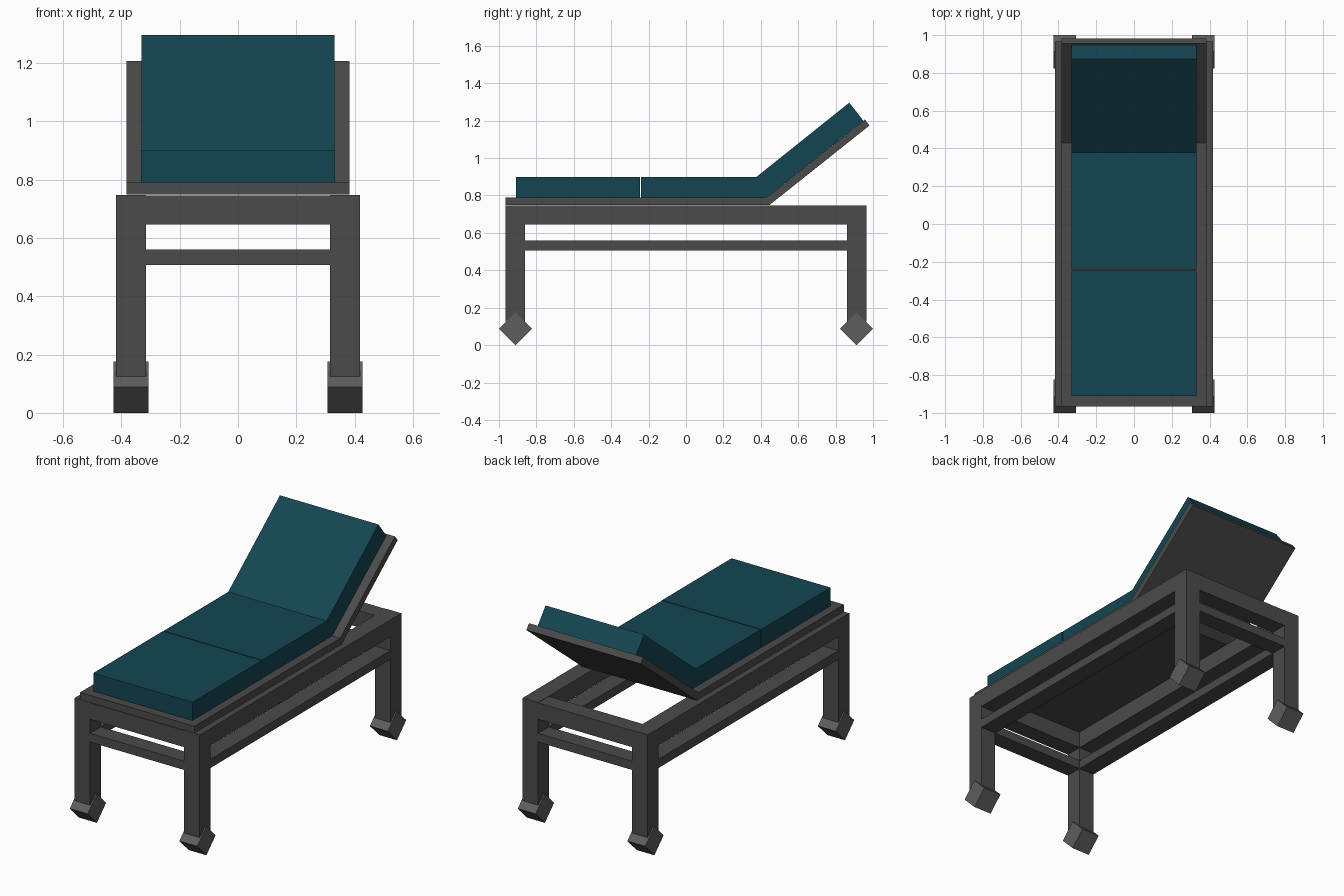
import bpy
import math

if "Cube" in bpy.data.objects:
    bpy.data.objects.remove(bpy.data.objects["Cube"])


def material(name, color):
    m = bpy.data.materials.new(name)
    m.diffuse_color = color
    m.use_nodes = True
    m.node_tree.nodes["Principled BSDF"].inputs["Base Color"].default_value = m.diffuse_color
    return m


teal = material("teal_fabric", (0.007, 0.06, 0.085, 1))
charcoal = material("charcoal_frame", (0.07, 0.07, 0.07, 1))
foot_grey = material("foot_grey", (0.11, 0.11, 0.11, 1))


def box(name, x, y, z, mat, tilt=0):
    """Box from (min, max) ranges, optionally tilted about x."""
    size = [b - a for a, b in (x, y, z)]
    bpy.ops.mesh.primitive_cube_add(size=1, location=[(a + b) / 2 for a, b in (x, y, z)])
    ob = bpy.context.object
    ob.name = name
    ob.scale = size
    bpy.ops.object.transform_apply(location=False, rotation=False, scale=True)
    ob.rotation_euler.x = tilt
    ob.data.materials.append(mat)
    return ob


def extrusion(name, profile, half_width, mat):
    """Side profile of (y, z) points extruded across x."""
    n = len(profile)
    verts = [(s * half_width, y, z) for s in (-1, 1) for y, z in profile]
    faces = [tuple(reversed(range(n))), tuple(range(n, 2 * n))]
    faces += [(i, (i + 1) % n, n + (i + 1) % n, n + i) for i in range(n)]
    me = bpy.data.meshes.new(name)
    me.from_pydata(verts, [], faces)
    me.materials.append(mat)
    ob = bpy.data.objects.new(name, me)
    bpy.context.collection.objects.link(ob)
    return ob


def span(center, half):
    return (center - half, center + half)


LEG_X, LEG_Y, LEG_H = 0.367, 0.913, 0.052
INNER_X, INNER_Y = LEG_X - LEG_H, LEG_Y - LEG_H
RAILS = {"upper": (0.645, 0.745), "lower": (0.507, 0.56)}
FOOT_R = 0.088  # half diagonal of the diamond foot
foot_h = FOOT_R / math.sqrt(2)

# legs and diamond feet
for sx, side in ((-1, "left"), (1, "right")):
    for sy, end in ((-1, "front"), (1, "back")):
        box(f"{end}_{side}_leg", span(sx * LEG_X, LEG_H), span(sy * LEG_Y, LEG_H),
            (0.125, 0.747), charcoal)
        box(f"{end}_{side}_foot", span(sx * LEG_X, 0.06), span(sy * (1 - FOOT_R), foot_h),
            span(FOOT_R, foot_h), foot_grey, math.radians(45))

# upper and lower rails between the legs
for level, z in RAILS.items():
    for s, side, end in ((-1, "left", "front"), (1, "right", "back")):
        side_z = (z[0], 0.747) if level == "upper" else z
        box(f"{level}_{side}_rail", span(s * LEG_X, LEG_H), (-INNER_Y, INNER_Y), side_z, charcoal)
        box(f"{level}_{end}_rail", (-INNER_X, INNER_X), span(s * LEG_Y, LEG_H), z, charcoal)

# bent platform: flat bed plus raised backrest
extrusion("platform", [(-0.965, 0.748), (0.445, 0.748), (0.981, 1.174),
                       (0.956, 1.206), (0.43, 0.79), (-0.965, 0.79)], 0.383, charcoal)

# cushions
box("front_cushion", (-0.332, 0.332), (-0.91, -0.246), (0.79, 0.9), teal)
extrusion("seat_and_back_cushion", [(-0.241, 0.79), (0.43, 0.79), (0.948, 1.2),
                                    (0.873, 1.296), (0.378, 0.9), (-0.241, 0.9)], 0.33, teal)
